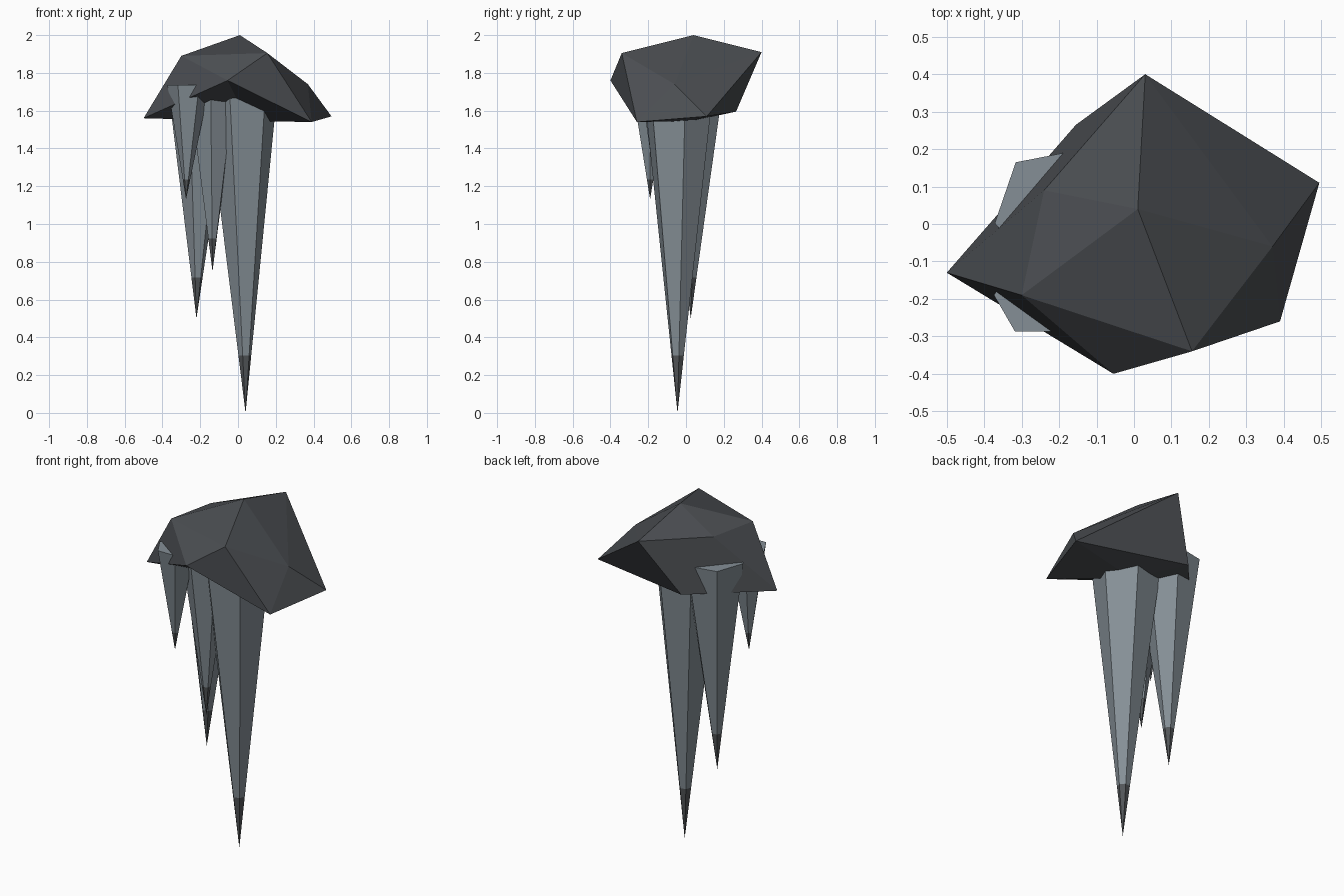
import bpy, bmesh, math
from mathutils import Vector

if "Cube" in bpy.data.objects:
    bpy.data.objects.remove(bpy.data.objects["Cube"])


def material(name, rgb):
    m = bpy.data.materials.new(name)
    m.diffuse_color = (*rgb, 1)
    m.use_nodes = True
    m.node_tree.nodes["Principled BSDF"].inputs["Base Color"].default_value = m.diffuse_color
    return m


ROCK = material("dark rock", (0.070, 0.076, 0.084))
STONE = material("pale stone", (0.235, 0.275, 0.305))
TIP = material("dark tip", (0.085, 0.092, 0.098))


def make(name, bm, mats):
    bmesh.ops.recalc_face_normals(bm, faces=bm.faces)
    mesh = bpy.data.meshes.new(name)
    bm.to_mesh(mesh)
    bm.free()
    for m in mats:
        mesh.materials.append(m)
    ob = bpy.data.objects.new(name, mesh)
    bpy.context.collection.objects.link(ob)
    return ob


# Rock cap: a distorted icosahedron (top, two rings of five, bottom)
bm = bmesh.new()
top = bm.verts.new((0.01, 0.04, 2.0))
upper = [bm.verts.new(p) for p in (
    (0.03, 0.40, 1.91), (0.37, -0.06, 1.74), (0.155, -0.34, 1.905),
    (-0.30, -0.19, 1.89), (-0.24, 0.09, 1.89))]
lower = [bm.verts.new(p) for p in (
    (0.495, 0.11, 1.57), (0.39, -0.26, 1.54), (-0.055, -0.40, 1.76),
    (-0.50, -0.13, 1.56), (-0.155, 0.265, 1.595))]
bottom = bm.verts.new((0.05, 0.03, 1.545))
for i in range(5):
    j = (i + 1) % 5
    bm.faces.new((top, upper[i], upper[j]))
    bm.faces.new((upper[i], lower[i], upper[j]))
    bm.faces.new((upper[j], lower[i], lower[j]))
    bm.faces.new((bottom, lower[j], lower[i]))
make("rock_cap", bm, [ROCK])


# Hanging spike: six-sided cone pointing down, with a dark end
def spike(name, tip, centre, radius, phase, z_top=1.735):
    bm = bmesh.new()
    tip, base = Vector(tip), Vector((*centre, z_top))
    point = bm.verts.new(tip)
    rings = []
    for t in (0.175, 1.0):
        c = tip.lerp(base, t)
        rings.append([bm.verts.new(c + Vector((math.cos(a), math.sin(a), 0)) * radius * t)
                      for a in (math.radians(phase + 60 * k) for k in range(6))])
    for i in range(6):
        j = (i + 1) % 6
        bm.faces.new((point, rings[0][j], rings[0][i])).material_index = 1
        bm.faces.new((rings[0][i], rings[0][j], rings[1][j], rings[1][i]))
    bm.faces.new(rings[1])
    make(name, bm, [STONE, TIP])


spike("main_spike", (0.04, -0.045, 0.0), (0.018, -0.04), 0.197, 11)
spike("second_spike", (-0.22, 0.025, 0.5), (-0.203, 0.035), 0.172, 11)
spike("third_spike", (-0.135, -0.10, 0.75), (-0.135, -0.10), 0.14, 26)
spike("small_spike", (-0.275, -0.19, 1.13), (-0.262, -0.19), 0.112, 0)
